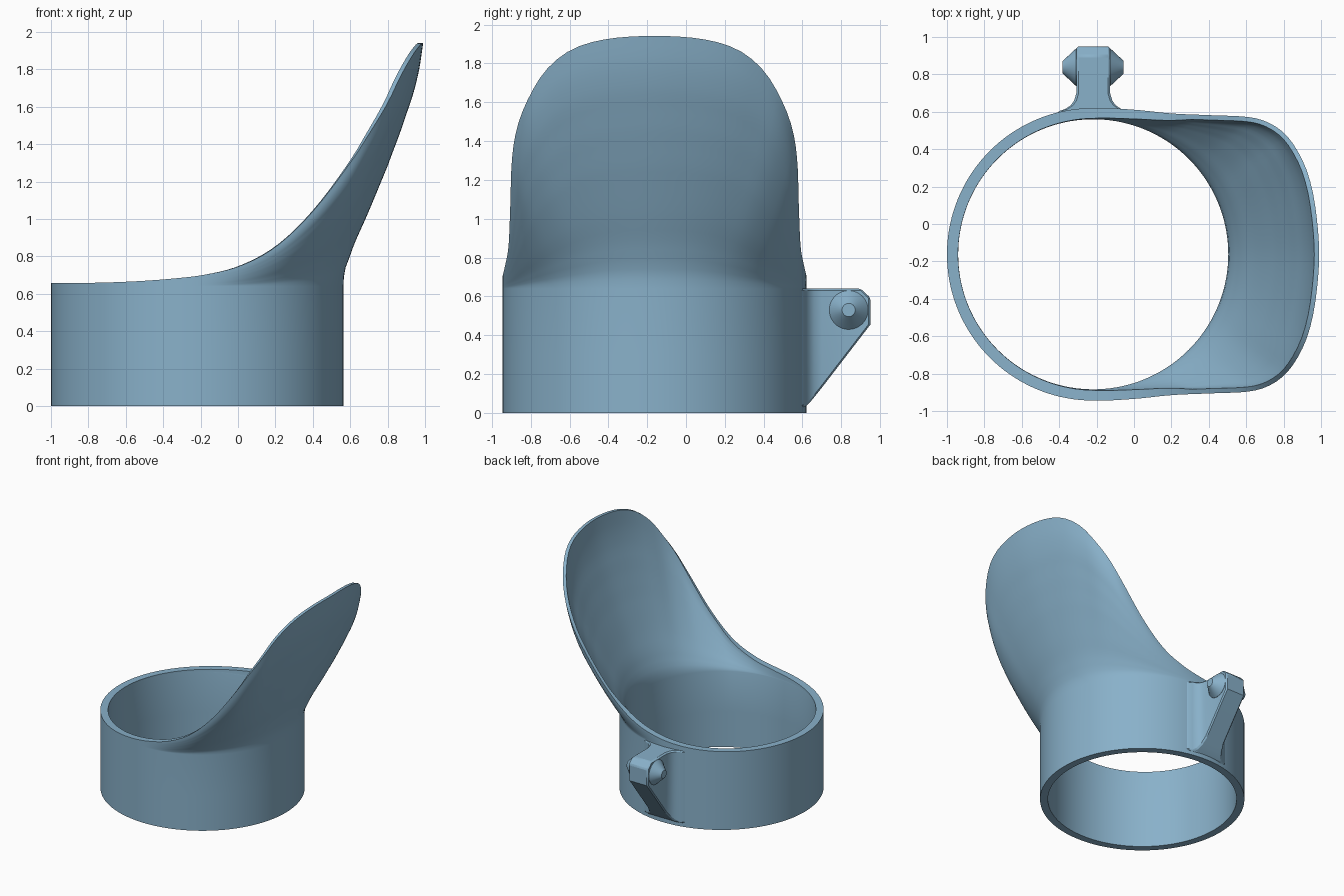
import bpy, bmesh, math
from mathutils import Vector

if "Cube" in bpy.data.objects:
    bpy.data.objects.remove(bpy.data.objects["Cube"])

CX, CY, R = -0.218, -0.162, 0.782      # ring centre and outer radius
BASE = 0.64                            # height where the flare starts
N, ROWS = 144, 26

blue = bpy.data.materials.new("steel blue")
blue.diffuse_color = (0.25, 0.44, 0.59, 1)
blue.use_nodes = True
blue.node_tree.nodes["Principled BSDF"].inputs["Base Color"].default_value = blue.diffuse_color


def finish(name, bm, angle=35):
    bmesh.ops.recalc_face_normals(bm, faces=bm.faces)
    me = bpy.data.meshes.new(name)
    bm.to_mesh(me)
    bm.free()
    ob = bpy.data.objects.new(name, me)
    bpy.context.collection.objects.link(ob)
    me.materials.append(blue)
    bpy.ops.object.select_all(action='DESELECT')
    ob.select_set(True)
    bpy.context.view_layer.objects.active = ob
    bpy.ops.object.shade_smooth_by_angle(angle=math.radians(angle))
    return ob


def catmull(p0, p1, p2, p3, t):
    return 0.5 * (2 * p1 + (p2 - p0) * t + (2 * p0 - 5 * p1 + 4 * p2 - p3) * t * t
                  + (3 * p1 - p0 - 3 * p2 + p3) * t ** 3)


# Scoop rim: x, half width, height, from the ring's side to the tip
half_rim = [Vector(p) for p in (
    (-0.42, 0.756, 0.672), (-0.218, 0.782, 0.695), (0, 0.773, 0.745), (0.2, 0.753, 0.85),
    (0.4, 0.744, 1.04), (0.6, 0.735, 1.30), (0.71, 0.708, 1.47), (0.8, 0.65, 1.62),
    (0.87, 0.56, 1.765), (0.93, 0.43, 1.87), (0.97, 0.25, 1.925), (0.99, 0, 1.942))]
ctrl = half_rim + [Vector((0.97, -0.25, 1.925))]
fine = []
for i in range(1, len(ctrl) - 2):
    fine += [catmull(*ctrl[i - 1:i + 3], k / 20) for k in range(20)]
fine.append(half_rim[-1])
dist = [0]
for a, b in zip(fine, fine[1:]):
    dist.append(dist[-1] + (b - a).length)


def rim_at(f):
    d = f * dist[-1]
    for i in range(len(fine) - 1):
        if d <= dist[i + 1]:
            return fine[i].lerp(fine[i + 1], (d - dist[i]) / (dist[i + 1] - dist[i]))
    return fine[-1].copy()


# Outward lean of the scoop from its root (0) to its rim (1)
lean = [(-0.1, 0), (0, 0), (0.035, 0.003), (0.12, 0.08), (0.31, 0.32), (0.49, 0.55),
        (0.71, 0.79), (0.86, 0.93), (1, 1), (1.1, 1.05)]


def lean_at(t):
    for i in range(1, len(lean) - 2):
        if t <= lean[i + 1][0]:
            (a, u), (b, v) = lean[i], lean[i + 1]
            return catmull(lean[i - 1][1], u, v, lean[i + 2][1], (t - a) / (b - a))
    return 1


def column(theta):
    """Outer wall points from the floor to the rim at one angle."""
    s, c = math.sin(theta), math.cos(theta)
    foot = Vector((CX + R * c, R * s, BASE))
    if c <= 0:
        top = foot.copy()
        top.z = 0.657 + 0.038 * max(0, (top.x + 1) / 0.782) ** 2.5
    else:
        a = 1 - math.asin(min(1, abs(s))) / (math.pi / 2)
        top = rim_at(min(1, 0.56 * a + 0.88 * a * a - 0.44 * a ** 3))
        if s < 0:
            top.y = -top.y
    pts = [Vector((foot.x, foot.y, z)) for z in (0, 0.3)]
    for k in range(ROWS + 1):
        t = k / ROWS
        p = foot.lerp(top, lean_at(t))
        p.z = foot.z + (top.z - foot.z) * t
        pts.append(p)
    return [p + Vector((0, CY, 0)) for p in pts]


# Ring and scoop: outer wall, inner wall set in horizontally, rim and floor edge
outer = [column(2 * math.pi * i / N) for i in range(N)]
M = len(outer[0])
inner = []
for i in range(N):
    col = []
    for j in range(M):
        along = outer[(i + 1) % N][j] - outer[i - 1][j]
        up = outer[i][min(j + 1, M - 1)] - outer[i][max(j - 1, 0)]
        n = along.cross(up)
        n.z = 0
        n.normalize()
        t = max(0, j - 2) / ROWS
        col.append(outer[i][j] - n * (0.06 - 0.034 * t ** 0.7 * min(1, (outer[i][-1].z - 0.65) / 0.3)))
    inner.append(col)

bm = bmesh.new()
vo = [[bm.verts.new(p) for p in c] for c in outer]
vi = [[bm.verts.new(p) for p in c] for c in inner]
for i in range(N):
    k = (i + 1) % N
    for j in range(M - 1):
        bm.faces.new((vo[i][j], vo[k][j], vo[k][j + 1], vo[i][j + 1]))
        bm.faces.new((vi[i][j], vi[i][j + 1], vi[k][j + 1], vi[k][j]))
    bm.faces.new((vo[i][-1], vo[k][-1], vi[k][-1], vi[i][-1]))
    bm.faces.new((vo[i][0], vi[i][0], vi[k][0], vo[k][0]))
finish("ring_with_scoop", bm, 40)

# Hinge arm: stations of depth, half width, bottom and top
stations = [(0.585, 0.20, 0.03, 0.64), (0.605, 0.18, 0.03, 0.64), (0.615, 0.15, 0.03, 0.64),
            (0.635, 0.12, 0.05, 0.64), (0.66, 0.102, 0.08, 0.64), (0.70, 0.09, 0.13, 0.64),
            (0.90, 0.09, 0.39, 0.64), (0.95, 0.09, 0.455, 0.593)]
bm = bmesh.new()
loops = [[bm.verts.new((CX + sx * w, y, z)) for sx, z in ((-1, lo), (1, lo), (1, hi), (-1, hi))]
         for y, w, lo, hi in stations]
for a, b in zip(loops, loops[1:]):
    for i in range(4):
        k = (i + 1) % 4
        bm.faces.new((a[i], a[k], b[k], b[i]))
bm.faces.new(loops[0])
bm.faces.new(loops[-1])
arm = finish("hinge_arm", bm, 30)
bev = arm.modifiers.new("edge chamfer", 'BEVEL')
bev.width, bev.segments, bev.limit_method = 0.012, 1, 'ANGLE'
bev.angle_limit = math.radians(40)

# Conical pivot studs on both sides of the arm
for side, name in ((-1, "pivot_stud_left"), (1, "pivot_stud_right")):
    bm = bmesh.new()
    rings = []
    for off, r in ((0.07, 0.1), (0.092, 0.1), (0.163, 0.034)):
        rings.append([bm.verts.new((CX + side * off, 0.838 + r * math.cos(a), 0.53 + r * math.sin(a)))
                      for a in (2 * math.pi * i / 40 for i in range(40))])
    for a, b in zip(rings, rings[1:]):
        for i in range(40):
            k = (i + 1) % 40
            bm.faces.new((a[i], a[k], b[k], b[i]))
    bm.faces.new(rings[0])
    bm.faces.new(rings[-1])
    finish(name, bm, 30)
